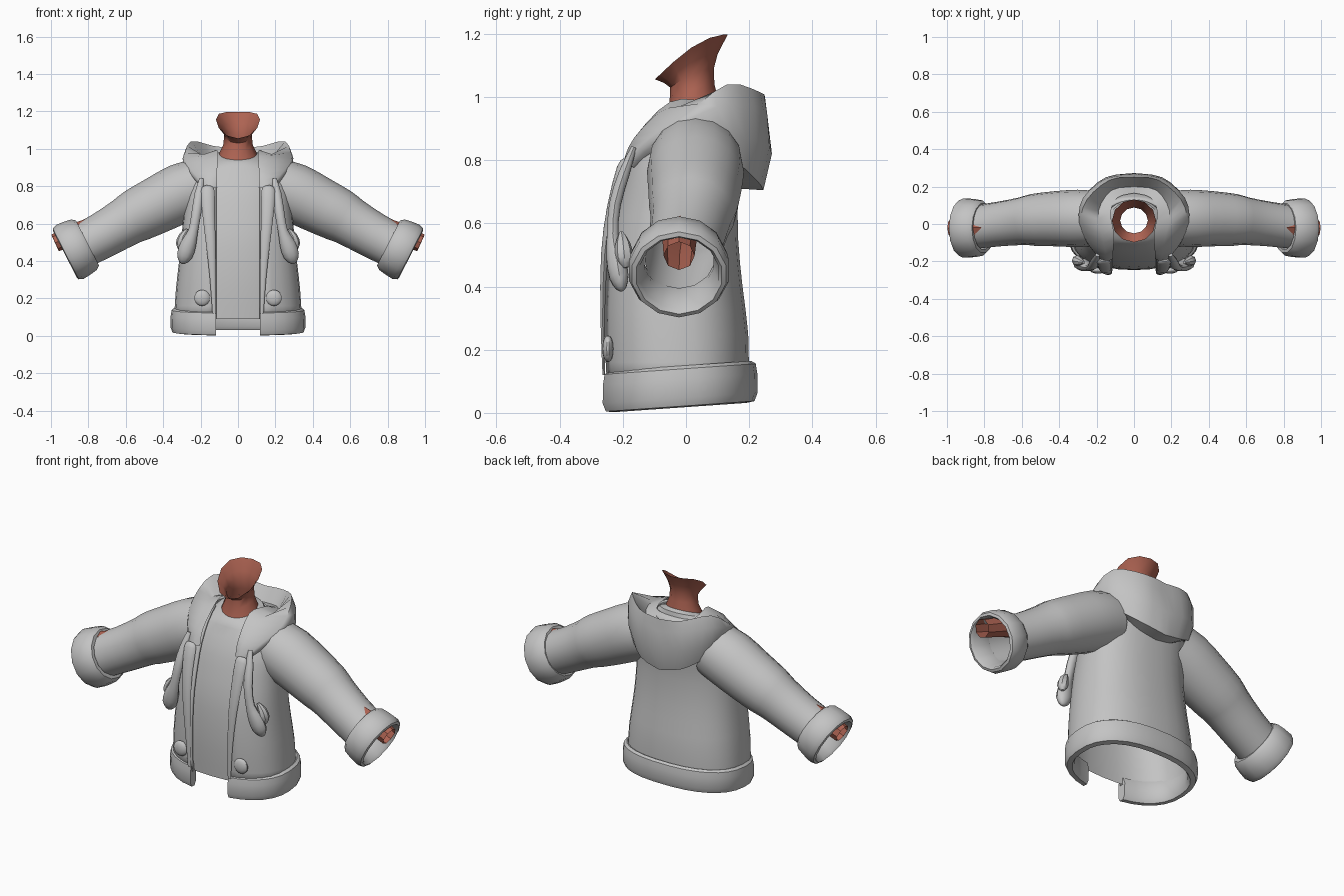
import bpy, bmesh, math
from mathutils import Vector

if "Cube" in bpy.data.objects:
    bpy.data.objects.remove(bpy.data.objects["Cube"])


def material(name, rgb):
    m = bpy.data.materials.new(name)
    m.diffuse_color = (*rgb, 1)
    m.use_nodes = True
    m.node_tree.nodes["Principled BSDF"].inputs["Base Color"].default_value = m.diffuse_color
    return m


GREY = material("light grey cloth", (0.55, 0.55, 0.55))
SKIN = material("reddish skin", (0.42, 0.125, 0.085))


def finish(name, bm, mat, mirror=False, thick=0, angle=40):
    bmesh.ops.recalc_face_normals(bm, faces=bm.faces)
    me = bpy.data.meshes.new(name)
    bm.to_mesh(me)
    bm.free()
    ob = bpy.data.objects.new(name, me)
    bpy.context.collection.objects.link(ob)
    me.materials.append(mat)
    if thick:
        s = ob.modifiers.new("thickness", 'SOLIDIFY')
        s.thickness = thick
        s.offset = -1
    if mirror:
        ob.modifiers.new("mirror", 'MIRROR')
    bpy.ops.object.select_all(action='DESELECT')
    ob.select_set(True)
    bpy.context.view_layer.objects.active = ob
    bpy.ops.object.shade_smooth_by_angle(angle=math.radians(angle))
    return ob


def loft(name, rows, mat, ring=True, loop=False, caps=False, **kw):
    """Skin rows of points; ring closes each row, loop joins last row to first."""
    bm = bmesh.new()
    vs = [[bm.verts.new(p) for p in row] for row in rows]
    n, m = len(vs), len(vs[0])
    for i in range(n if loop else n - 1):
        for j in range(m if ring else m - 1):
            a, b = vs[i], vs[(i + 1) % n]
            k = (j + 1) % m
            bm.faces.new((a[j], a[k], b[k], b[j]))
    if caps:
        bm.faces.new(vs[0])
        bm.faces.new(vs[-1])
    return finish(name, bm, mat, **kw)


def spline(pts, steps=3):
    """Smooth curve through tuples of any length."""
    out = []
    for i in range(len(pts) - 1):
        p0, p1, p2 = pts[max(i - 1, 0)], pts[i], pts[i + 1]
        p3 = pts[min(i + 2, len(pts) - 1)]
        for s in range(steps):
            t = s / steps
            out.append(tuple(0.5 * (2 * b + (c - a) * t + (2 * a - 5 * b + 4 * c - d) * t * t
                                    + (3 * b - a - 3 * c + d) * t ** 3)
                             for a, b, c, d in zip(p0, p1, p2, p3)))
    return out + [tuple(pts[-1])]


def tube(name, path, mat, sides=14, flat=1.0, caps=False, loop=False, axis=None, **kw):
    """Tube through (x, y, z, radius); flat squashes it across the path."""
    rows = []
    for i, p in enumerate(path):
        a, b = path[max(i - 1, 0)], path[min(i + 1, len(path) - 1)]
        t = axis or (Vector(b[:3]) - Vector(a[:3])).normalized()
        u = t.cross(Vector((0, 1, 0))).normalized()
        v = t.cross(u)
        rows.append([Vector(p[:3]) + p[3] * (math.cos(w) * u + flat * math.sin(w) * v)
                     for w in (2 * math.pi * k / sides for k in range(sides))])
    return loft(name, rows, mat, caps=caps, loop=loop, **kw)


def section(a, yf, yb, gap=0.0, n=28, e=2.4):
    """Rounded torso outline (x, y), starting at the front, with an optional front gap."""
    f0 = math.asin((gap / a) ** (e / 2)) if gap else 0
    cy, b = (yf + yb) / 2, (yb - yf) / 2
    pts = []
    for k in range(n):
        f = f0 + (2 * math.pi - 2 * f0) * k / (n - 1 if gap else n)
        s, c = math.sin(f), math.cos(f)
        pts.append((a * math.copysign(abs(s) ** (2 / e), s),
                    cy - b * math.copysign(abs(c) ** (2 / e), c)))
    return pts


# Open jacket body: z, half width, front y, back y
body = spline([(.09, .342, -.258, .20), (.25, .332, -.266, .198), (.40, .315, -.264, .18),
               (.55, .30, -.25, .166), (.70, .287, -.215, .166), (.80, .28, -.182, .178),
               (.90, .225, -.13, .165), (.97, .15, -.075, .13)], 2)
loft("jacket_body", [[(x, y, z) for x, y in section(a, f, b, .118)] for z, a, f, b in body],
     GREY, ring=False, thick=.012)

# Inner shirt, open at the hem, with a sloping neckline
rows = [[(x, y, z) for x, y in section(a - .024, f + .02, b - .022)] for z, a, f, b in body[:-2]]
rows.append([(x, y, .955 + .3 * y) for x, y in section(.135, -.10, .125, e=2)])
rows.append([(x, y, .965 + .35 * y) for x, y in section(.098, -.07, .10, e=2)])
loft("shirt", rows, GREY)

# Thick rolled hem, rising slightly toward the back
profile = [(-.002, .132), (.012, .122), (.017, .09), (.018, .03), (.008, .004),
           (-.018, .0), (-.03, .02), (-.032, .09), (-.02, .125)]
rings = [[(x, y, z + (y + .26) * .07) for x, y in section(.343 + o, -.253 - o, .21 + o, .118)]
         for o, z in profile]
loft("hem_band", [list(r) for r in zip(*rings)], GREY, caps=True)

# Sleeves
sleeve = spline([(.20, .03, .80, .150), (.30, .03, .765, .158), (.42, .028, .705, .152),
                 (.54, .022, .645, .143), (.60, .015, .61, .132), (.72, 0, .54, .123),
                 (.84, -.015, .478, .12)], 2)
tube("sleeve", sleeve, GREY, sides=16, flat=.97, mirror=True)

# Rolled cuffs: distance along the arm, radius
AX = Vector((.89, 0, -.455)).normalized()
cuff = [(0, .115), (.0, .135), (.02, .151), (.06, .158), (.105, .162), (.13, .152),
        (.135, .138), (.12, .127), (.04, .112)]
tube("cuff", [(.805 + AX.x * d, -.022, .497 + AX.z * d, r) for d, r in cuff], GREY,
     sides=14, loop=True, axis=AX, mirror=True)

# Wrists
tube("wrist", [(.70, -.015, .60, .06), (.85, -.02, .555, .055), (.978, -.022, .497, .049)],
     SKIN, sides=8, mirror=True)

# Hood lying on the back: half outlines from front to back, inner edge to underside
hood = [
    [(.112, -.185, .79), (.112, -.155, .88), (.107, -.05, .985), (.125, .06, .985),
     (.09, .14, .95), (0, .165, .93)],
    [(.14, -.20, .79), (.15, -.165, .87), (.17, -.06, .965), (.19, .07, .96),
     (.12, .18, .94), (0, .20, .93)],
    [(.172, -.195, .79), (.235, -.12, .87), (.285, .0, .945), (.252, .13, 1.04),
     (.13, .235, 1.015), (0, .25, 1.0)],
    [(.178, -.185, .785), (.245, -.11, .86), (.294, .01, .93), (.272, .14, .98),
     (.145, .245, .96), (0, .258, .93)],
    [(.178, -.175, .78), (.245, -.10, .85), (.292, .02, .89), (.262, .15, .88),
     (.15, .25, .85), (0, .272, .82)],
    [(.172, -.16, .775), (.235, -.08, .83), (.27, .03, .85), (.235, .15, .80),
     (.13, .225, .735), (0, .245, .705)],
    [(.155, -.14, .775), (.20, -.06, .82), (.22, .03, .82), (.19, .13, .79),
     (.10, .165, .73), (0, .17, .71)],
]
rows = []
for half in hood:
    h = spline(half)
    rows.append(h + [(-x, y, z) for x, y, z in reversed(h[:-1])])
loft("hood", rows, GREY, ring=False, angle=50)

# Front edging strips, widest at the chest
tube("front_strip", spline([(.162, -.192, .80, .02), (.162, -.203, .775, .037),
                            (.157, -.236, .65, .033), (.146, -.258, .50, .026),
                            (.134, -.264, .30, .016), (.127, -.26, .12, .01)], 2),
     GREY, sides=10, flat=.45, caps=True, mirror=True)

# Drawstrings ending in tassels, each with a small side lobe
tube("drawstring", spline([(.195, -.165, .84, .012), (.208, -.195, .76, .024),
                           (.222, -.225, .66, .026), (.24, -.232, .56, .026),
                           (.265, -.222, .49, .042), (.285, -.212, .43, .042),
                           (.295, -.205, .395, .022), (.297, -.203, .385, .005)], 2),
     GREY, sides=10, flat=.75, caps=True, mirror=True)
tube("tassel_lobe", spline([(.27, -.205, .57, .008), (.292, -.20, .535, .024),
                            (.305, -.195, .49, .028), (.31, -.19, .46, .008)], 2),
     GREY, sides=8, caps=True, mirror=True)

# Round buttons
bm = bmesh.new()
bmesh.ops.create_uvsphere(bm, u_segments=14, v_segments=8, radius=.043)
for v in bm.verts:
    v.co = Vector((v.co.x + .192, v.co.y * .42 - .247, v.co.z + .203))
finish("button", bm, GREY, mirror=True)

# Neck flaring into the cut-off jaw: half width, front y, back y, front z, back z
neck = [(.105, -.08, .105, .90, .96), (.098, -.068, .10, .935, 1.0), (.078, -.052, .09, .985, 1.04),
        (.074, -.05, .088, 1.03, 1.09), (.088, -.07, .10, 1.045, 1.135),
        (.118, -.098, .132, 1.056, 1.198)]
rows = []
for a, f, b, zf, zb in neck:
    ring = []
    for x, y in section(a, f, b, n=12, e=2):
        t = (y - f) / (b - f)
        ring.append((x, y, zf + (zb - zf) * math.sin(t * math.pi / 2)))
    rows.append(ring)
loft("neck", rows, SKIN)
